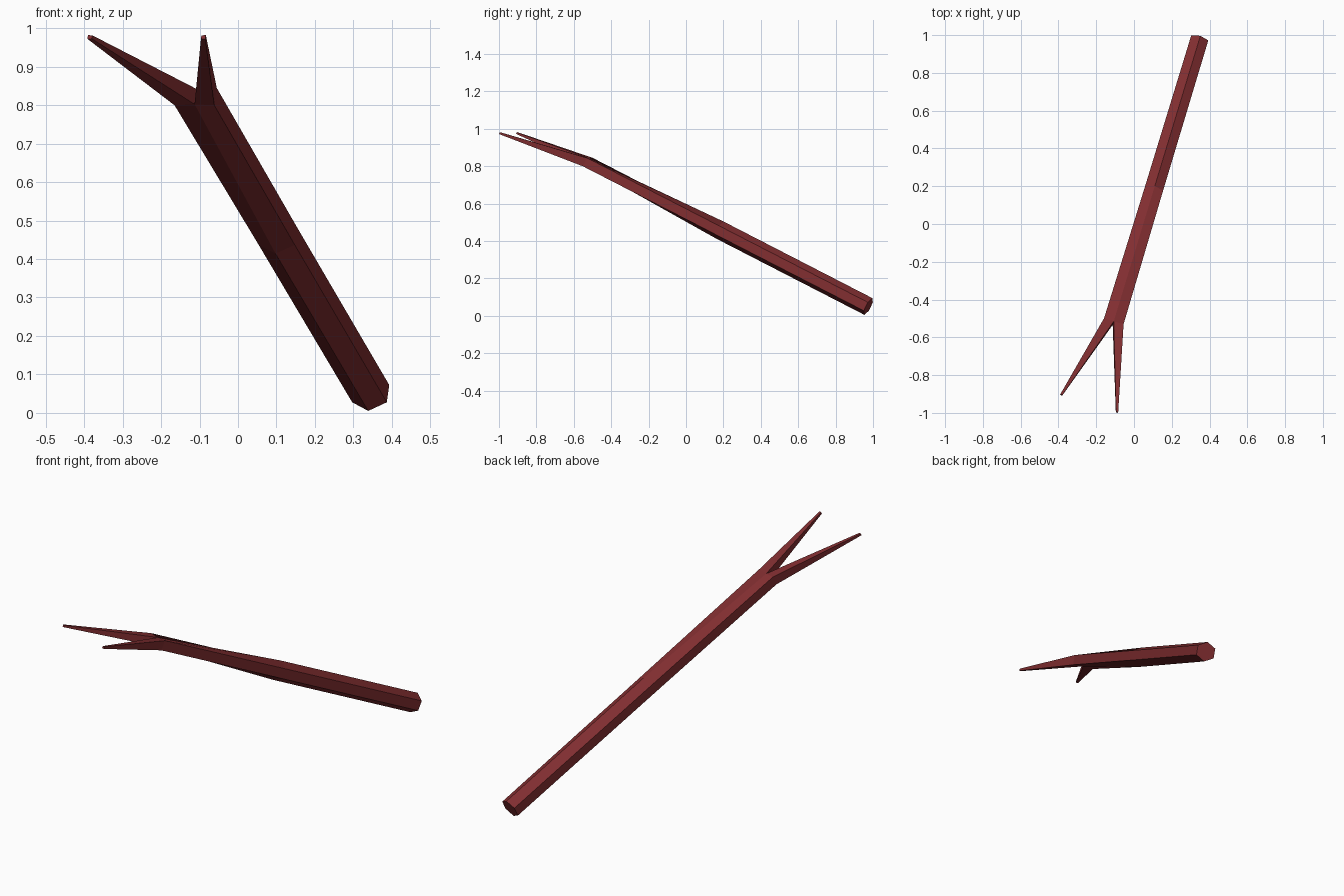
import bpy, bmesh, math
from mathutils import Vector

if "Cube" in bpy.data.objects:
    bpy.data.objects.remove(bpy.data.objects["Cube"])

base = Vector((0.345, 0.975, 0.05))
fork = Vector((-0.11, -0.525, 0.822))
axis = (base - fork).normalized()
side = axis.cross(Vector((0, 0, 1))).normalized()   # points to +x
up = side.cross(axis).normalized()
side_r, edge_h = 0.047, 0.025

bm = bmesh.new()


def ring(centre, half_w, ridge_h):
    """Six corners: top ridge, right pair, bottom ridge, left pair."""
    offsets = [(0, ridge_h), (half_w, edge_h), (half_w, -edge_h),
               (0, -ridge_h), (-half_w, -edge_h), (-half_w, edge_h)]
    return [bm.verts.new(centre + side * a + up * b) for a, b in offsets]


def bridge(a, b):
    n = len(a)
    for i in range(n):
        bm.faces.new((a[i], a[(i + 1) % n], b[(i + 1) % n], b[i]))


# Six-sided shaft, its ridges flattening toward the fork
foot = ring(base, side_r, 0.050)
middle = ring(base.lerp(fork, 0.53), 0.049, 0.050)
neck = ring(fork, 0.054, 0.022)
bm.faces.new(foot)
bridge(foot, middle)
bridge(middle, neck)


# Two tapering four-sided prongs sharing the crotch edge
def prong(root, tip):
    centre = sum((v.co for v in root), Vector()) / 4
    end = [bm.verts.new(tip + (v.co - centre) * 0.22) for v in root]
    for i in (0, 1, 2, 3):
        j = (i + 1) % 4
        bm.faces.new((root[i], root[j], end[j], end[i]))
    bm.faces.new(end)


prong([neck[i] for i in (0, 1, 2, 3)], Vector((-0.09, -0.996, 0.977)))
prong([neck[i] for i in (3, 4, 5, 0)], Vector((-0.385, -0.905, 0.977)))
bmesh.ops.recalc_face_normals(bm, faces=bm.faces)

mesh = bpy.data.meshes.new("forked_stick")
bm.to_mesh(mesh)
bm.free()
mat = bpy.data.materials.new("red_brown_wood")
mat.diffuse_color = (0.22, 0.027, 0.03, 1)
mat.use_nodes = True
mat.node_tree.nodes["Principled BSDF"].inputs["Base Color"].default_value = mat.diffuse_color
mesh.materials.append(mat)
stick = bpy.data.objects.new("forked_stick", mesh)
bpy.context.collection.objects.link(stick)
